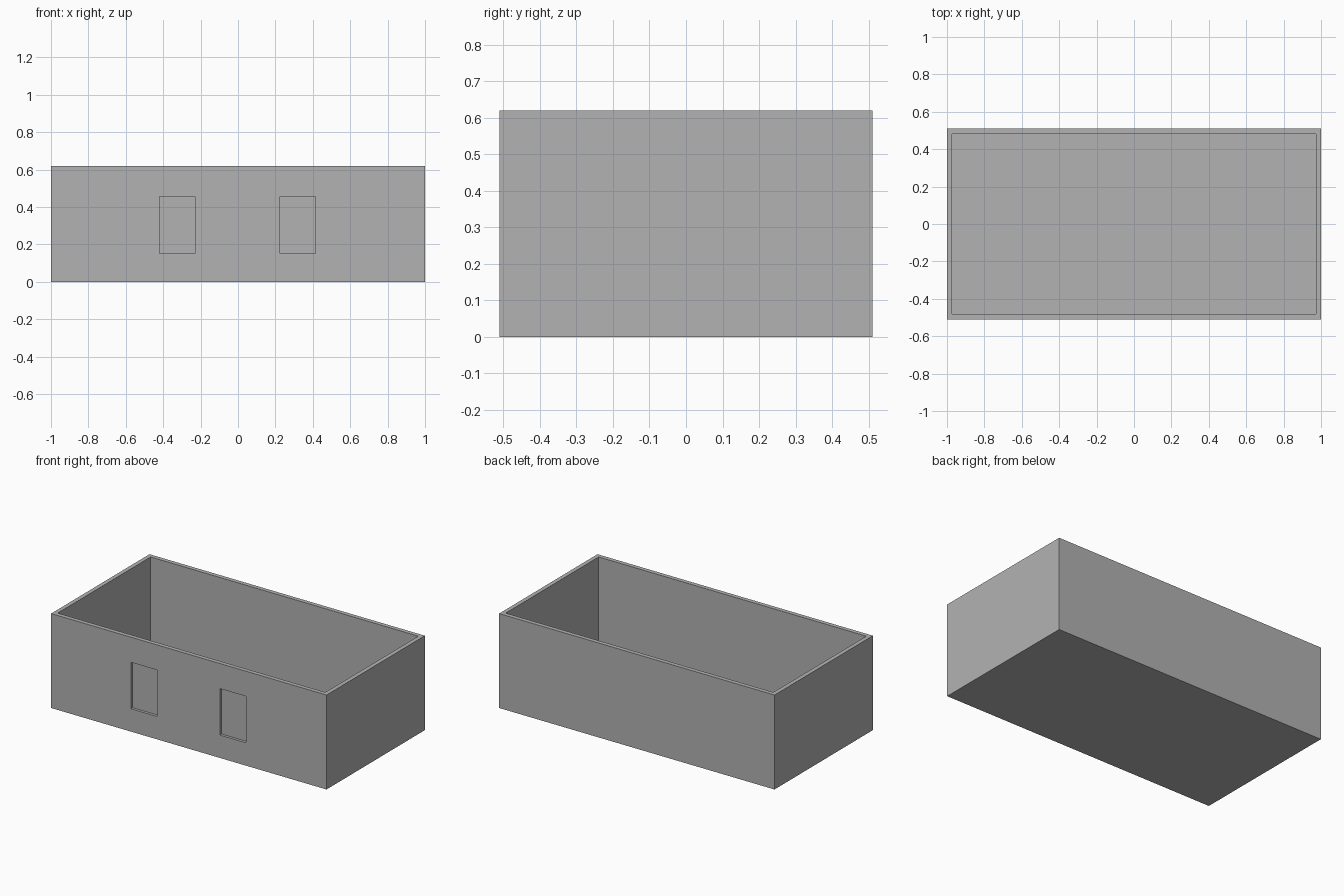
import bpy
import bmesh
from mathutils import Vector

default_cube = bpy.data.objects.get("Cube")
if default_cube:
    bpy.data.objects.remove(default_cube, do_unlink=True)

LENGTH, DEPTH, HEIGHT = 2.0, 1.02, 0.62
WALL = 0.028
RECESS = 0.018

grey = bpy.data.materials.new("plain grey")
grey.use_nodes = True
grey.diffuse_color = (0.448, 0.448, 0.448, 1)
grey.node_tree.nodes["Principled BSDF"].inputs["Base Color"].default_value = grey.diffuse_color


def add_box(bm, low, high):
    """Add a box spanning two opposite corners."""
    low, high = Vector(low), Vector(high)
    verts = bmesh.ops.create_cube(bm, size=1)["verts"]
    bmesh.ops.scale(bm, vec=high - low, verts=verts)
    bmesh.ops.translate(bm, vec=(low + high) / 2, verts=verts)


def make_object(name, bm):
    mesh = bpy.data.meshes.new(name)
    bm.to_mesh(mesh)
    bm.free()
    mesh.materials.append(grey)
    obj = bpy.data.objects.new(name, mesh)
    bpy.context.collection.objects.link(obj)
    return obj


# Open box: a solid block whose top is inset and pushed down to the floor
bm = bmesh.new()
add_box(bm, (-LENGTH / 2, -DEPTH / 2, 0), (LENGTH / 2, DEPTH / 2, HEIGHT))
bm.normal_update()
top = max(bm.faces, key=lambda f: f.normal.z)
bmesh.ops.inset_region(bm, faces=[top], thickness=WALL, use_even_offset=True)
floor = bmesh.ops.extrude_discrete_faces(bm, faces=[top])["faces"][0]
bmesh.ops.translate(bm, vec=(0, 0, WALL - HEIGHT), verts=floor.verts)
bmesh.ops.recalc_face_normals(bm, faces=bm.faces)
box = make_object("open_box", bm)

# Two shallow window recesses in the front wall
bm = bmesh.new()
for x in (-0.325, 0.32):
    add_box(bm, (x - 0.095, -DEPTH / 2 - 0.1, 0.15),
            (x + 0.095, -DEPTH / 2 + RECESS, 0.455))
cutter = make_object("window_cutter", bm)
cutter.hide_render = True
cutter.hide_set(True)

cut = box.modifiers.new("window recesses", "BOOLEAN")
cut.operation = "DIFFERENCE"
cut.solver = "EXACT"
cut.object = cutter
